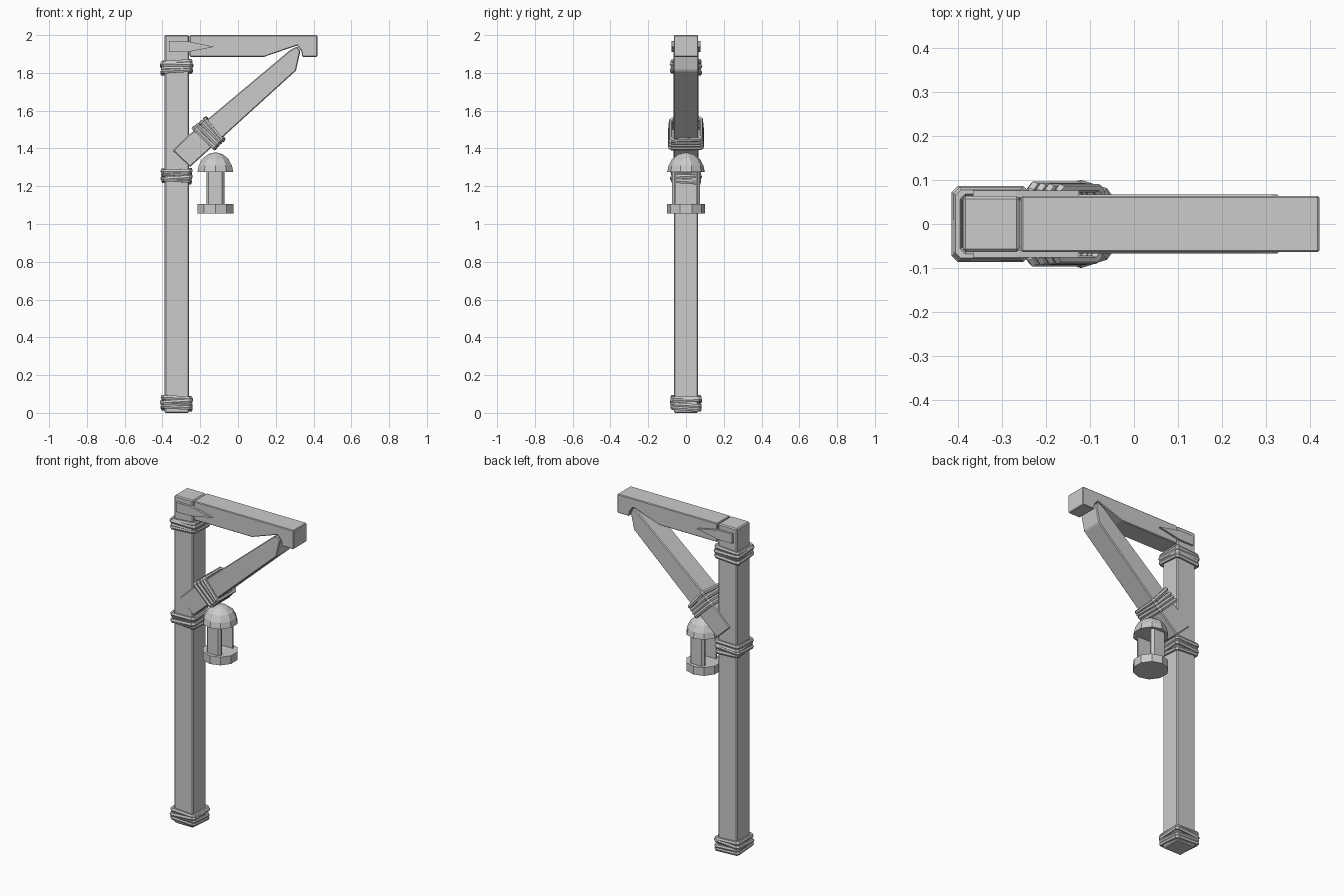
import bpy, bmesh, math, random
from mathutils import Vector

if "Cube" in bpy.data.objects:
    bpy.data.objects.remove(bpy.data.objects["Cube"])

random.seed(4)
POST_X = -0.325


def add_mesh(name, bm, bevel=0.0):
    bmesh.ops.recalc_face_normals(bm, faces=bm.faces)
    me = bpy.data.meshes.new(name)
    bm.to_mesh(me)
    bm.free()
    ob = bpy.data.objects.new(name, me)
    bpy.context.collection.objects.link(ob)
    if bevel:
        m = ob.modifiers.new("edge", "BEVEL")
        m.width = bevel
        m.segments = 1
    return ob


def prism(name, pts, a, b, axis="y", bevel=0.0):
    """Extrude a polygon (xz along y, or xy along z) from a to b."""
    bm = bmesh.new()
    place = (lambda p, t: (p[0], t, p[1])) if axis == "y" else (lambda p, t: (p[0], p[1], t))
    lo = [bm.verts.new(place(p, a)) for p in pts]
    hi = [bm.verts.new(place(p, b)) for p in pts]
    bm.faces.new(lo)
    bm.faces.new(hi)
    for i in range(len(pts)):
        j = (i + 1) % len(pts)
        bm.faces.new((lo[i], lo[j], hi[j], hi[i]))
    return add_mesh(name, bm, bevel)


def lathe(name, rings, centre, sides=10):
    """Closed faceted solid from (radius, z) rings."""
    bm = bmesh.new()
    loops = []
    for r, z in rings:
        loops.append([bm.verts.new((centre + r * math.cos(2 * math.pi * (k + .5) / sides),
                                    r * math.sin(2 * math.pi * (k + .5) / sides), z))
                      for k in range(sides)])
    for p, q in zip(loops, loops[1:]):
        for k in range(sides):
            n = (k + 1) % sides
            bm.faces.new((p[k], p[n], q[n], q[k]))
    bm.faces.new(loops[0])
    bm.faces.new(loops[-1])
    return add_mesh(name, bm)


def rope(name, centre, angle, hx, hy, length, turns=4, rad=0.013):
    """Tilted square coils, stacked along an axis turned by angle in the xz plane."""
    u = Vector((math.cos(angle), 0, -math.sin(angle)))
    w = Vector((math.sin(angle), 0, math.cos(angle)))
    v = Vector((0, 1, 0))
    c = 0.012
    ring = [(hx, -hy + c), (hx, hy - c), (hx - c, hy), (-hx + c, hy),
            (-hx, hy - c), (-hx, -hy + c), (-hx + c, -hy), (hx - c, -hy)]
    bm = bmesh.new()
    sec = 6
    for t in range(turns):
        h = (t / (turns - 1) - .5) * (length - 2 * rad - .012)
        tx, ty = random.uniform(-.09, .09), random.uniform(-.09, .09)
        s = random.uniform(.97, 1.05)
        loops = []
        for x, y in ring:
            out = Vector((x / hx, y / hy)).normalized()
            loop = []
            for k in range(sec):
                a = 2 * math.pi * k / sec
                px = x * s + out.x * rad * math.cos(a)
                py = y * s + out.y * rad * math.cos(a)
                pz = h + tx * x + ty * y + rad * math.sin(a)
                loop.append(bm.verts.new(Vector(centre) + u * px + v * py + w * pz))
            loops.append(loop)
        for i in range(len(ring)):
            p, q = loops[i], loops[(i + 1) % len(ring)]
            for k in range(sec):
                n = (k + 1) % sec
                bm.faces.new((p[k], p[n], q[n], q[k]))
    return add_mesh(name, bm)


# Timber post, notched beam and diagonal brace
prism("post", [(-.388, 0), (-.26, 0), (-.26, 2), (-.388, 2)], -.063, .063, bevel=.006)
prism("beam", [(-.256, 2), (.42, 2), (.42, 1.885), (.34, 1.885), (.336, 1.915),
               (.312, 1.945), (.138, 1.885), (-.256, 1.885)], -.064, .064, bevel=.004)
prism("brace", [(-.345, 1.388), (-.254, 1.302), (.307, 1.812), (.33, 1.915),
                (.312, 1.94), (.275, 1.92), (-.265, 1.467)], -.067, .067, bevel=.005)

# Tapered metal straps on both faces of the joint
strap = [(-.365, 1.91), (-.27, 1.91), (-.125, 1.938), (-.27, 1.968), (-.365, 1.968)]
for side, name in ((-1, "front_strap"), (1, "back_strap")):
    prism(name, strap, side * .06, side * .076)

# Rope bindings
rope("foot_binding", (POST_X, 0, .053), 0, .075, .073, .092)
rope("middle_binding", (POST_X, 0, 1.255), 0, .072, .071, .09)
rope("top_binding", (POST_X, 0, 1.832), 0, .075, .073, .088)
rope("brace_binding", (-.152, 0, 1.478), math.radians(48), .075, .083, .105)

# Lantern: base, dome and two upright plates
LX = -.12
lathe("lantern_base", [(.1, 1.055), (.1, 1.105)], LX)
lathe("lantern_dome", [(.1, 1.275), (.092, 1.31), (.073, 1.345), (.04, 1.37), (.008, 1.378)], LX)
for s, name in ((-1, "lantern_front_plate"), (1, "lantern_back_plate")):
    plan = [(-.048, .052), (-.048, .06), (-.036, .074), (.036, .074), (.048, .06), (.048, .052)]
    prism(name, [(LX + x, s * y) for x, y in plan], 1.1, 1.28, axis="z")
